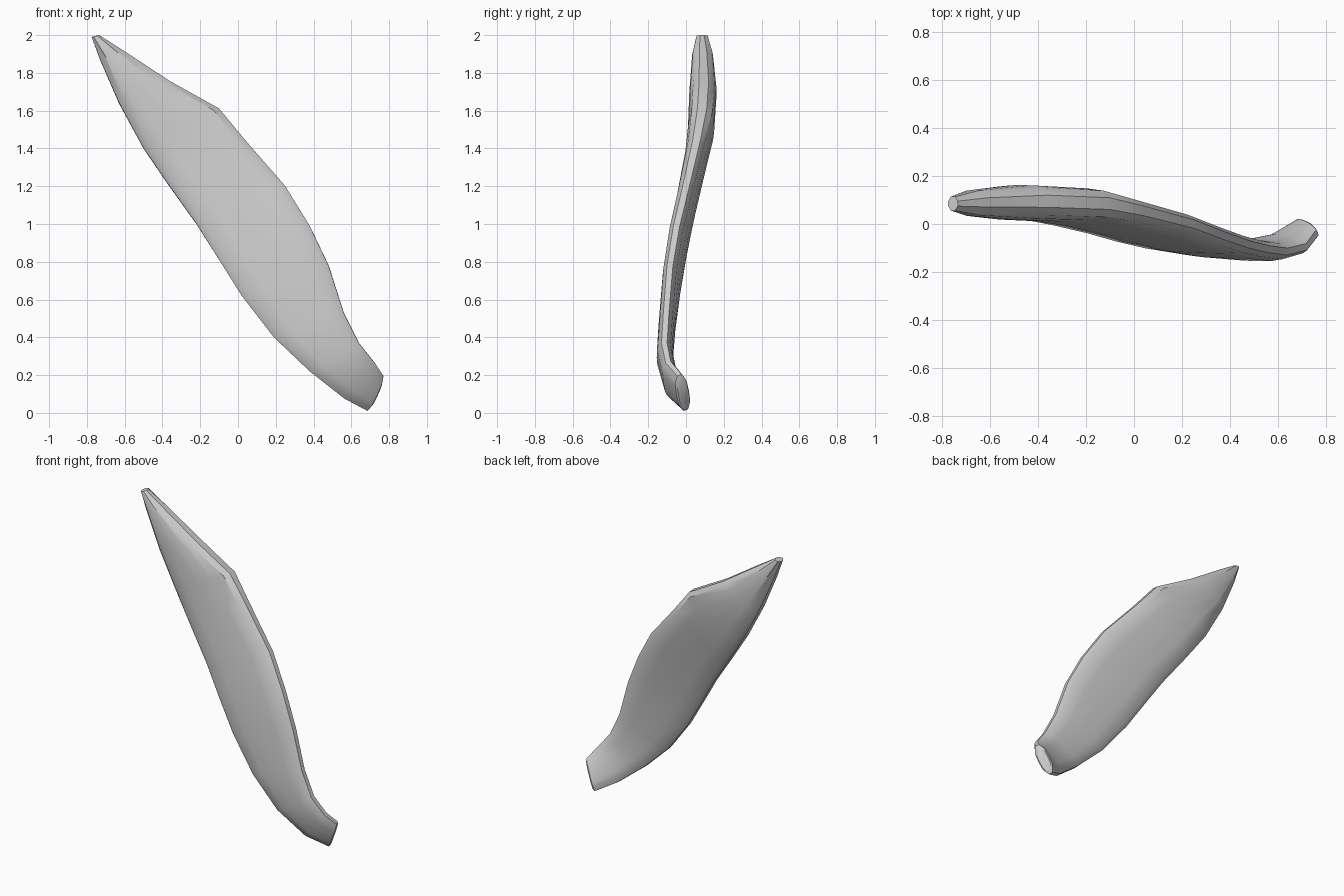
import bpy, bmesh, math
from mathutils import Vector

cube = bpy.data.objects.get("Cube")
if cube:
    bpy.data.objects.remove(cube, do_unlink=True)

# Single flat grey
mat = bpy.data.materials.new("plain_grey")
mat.use_nodes = True
GREY = (0.6, 0.6, 0.6, 1)
mat.diffuse_color = GREY
mat.node_tree.nodes["Principled BSDF"].inputs["Base Color"].default_value = GREY

# Stations from tip to root: lower edge point, upper edge point, thickness
stations = [
    ((-0.775, 0.085, 1.99), (-0.735, 0.085, 2.0), 0.06),
    ((-0.73, 0.085, 1.87), (-0.61, 0.09, 1.92), 0.11),
    ((-0.63, 0.085, 1.64), (-0.36, 0.095, 1.755), 0.145),
    ((-0.50, 0.075, 1.40), (-0.10, 0.085, 1.61), 0.14),
    ((-0.37, 0.04, 1.21), (0.04, 0.055, 1.44), 0.115),
    ((-0.22, 0.0, 1.00), (0.25, 0.0, 1.20), 0.10),
    ((-0.10, -0.035, 0.81), (0.38, -0.05, 0.99), 0.095),
    ((0.02, -0.065, 0.62), (0.48, -0.085, 0.78), 0.09),
    ((0.19, -0.095, 0.40), (0.56, -0.105, 0.53), 0.085),
    ((0.38, -0.11, 0.22), (0.64, -0.115, 0.37), 0.085),
    ((0.56, -0.07, 0.08), (0.72, -0.095, 0.27), 0.08),
    ((0.68, 0.0, 0.015), (0.765, -0.035, 0.20), 0.075),
]
BEVEL = 0.03


def section(half):
    """Bevelled outline: (distance across, share of half thickness)."""
    b = min(BEVEL, half * 0.4)
    front = [(half, -0.35), (half - b, -0.78), (half * 0.5, -0.95), (0, -1)]
    front += [(-x, v) for x, v in reversed(front[:3])]
    return front + [(x, -v) for x, v in reversed(front)]


# Loft the bevelled outline along the stations
bm = bmesh.new()
mids = [(Vector(a) + Vector(b)) / 2 for a, b, t in stations]
rings = []
for i, (low, high, thick) in enumerate(stations):
    across = Vector(high) - Vector(low)
    half = across.length / 2
    across.normalize()
    along = mids[min(i + 1, len(mids) - 1)] - mids[max(i - 1, 0)]
    back = across.cross(along).normalized()
    if back.y < 0:
        back.negate()
    rings.append([bm.verts.new(mids[i] + across * x + back * v * thick / 2)
                  for x, v in section(half)])

# Narrow rim and flat face at the root end
end = (mids[-1] - mids[-2]).normalized()
rings.append([bm.verts.new(mids[-1] + (v.co - mids[-1]) * 0.82 + end * 0.008)
              for v in rings[-1]])

n = len(rings[0])
for a, b in zip(rings, rings[1:]):
    for k in range(n):
        m = (k + 1) % n
        bm.faces.new((a[k], a[m], b[m], b[k]))
bm.faces.new(rings[0])
bm.faces.new(rings[-1])
bmesh.ops.recalc_face_normals(bm, faces=bm.faces)

mesh = bpy.data.meshes.new("curved_blade")
bm.to_mesh(mesh)
bm.free()
mesh.materials.append(mat)
blade = bpy.data.objects.new("curved_blade", mesh)
bpy.context.collection.objects.link(blade)
bpy.context.view_layer.objects.active = blade
blade.select_set(True)
bpy.ops.object.shade_smooth_by_angle(angle=math.radians(35))
